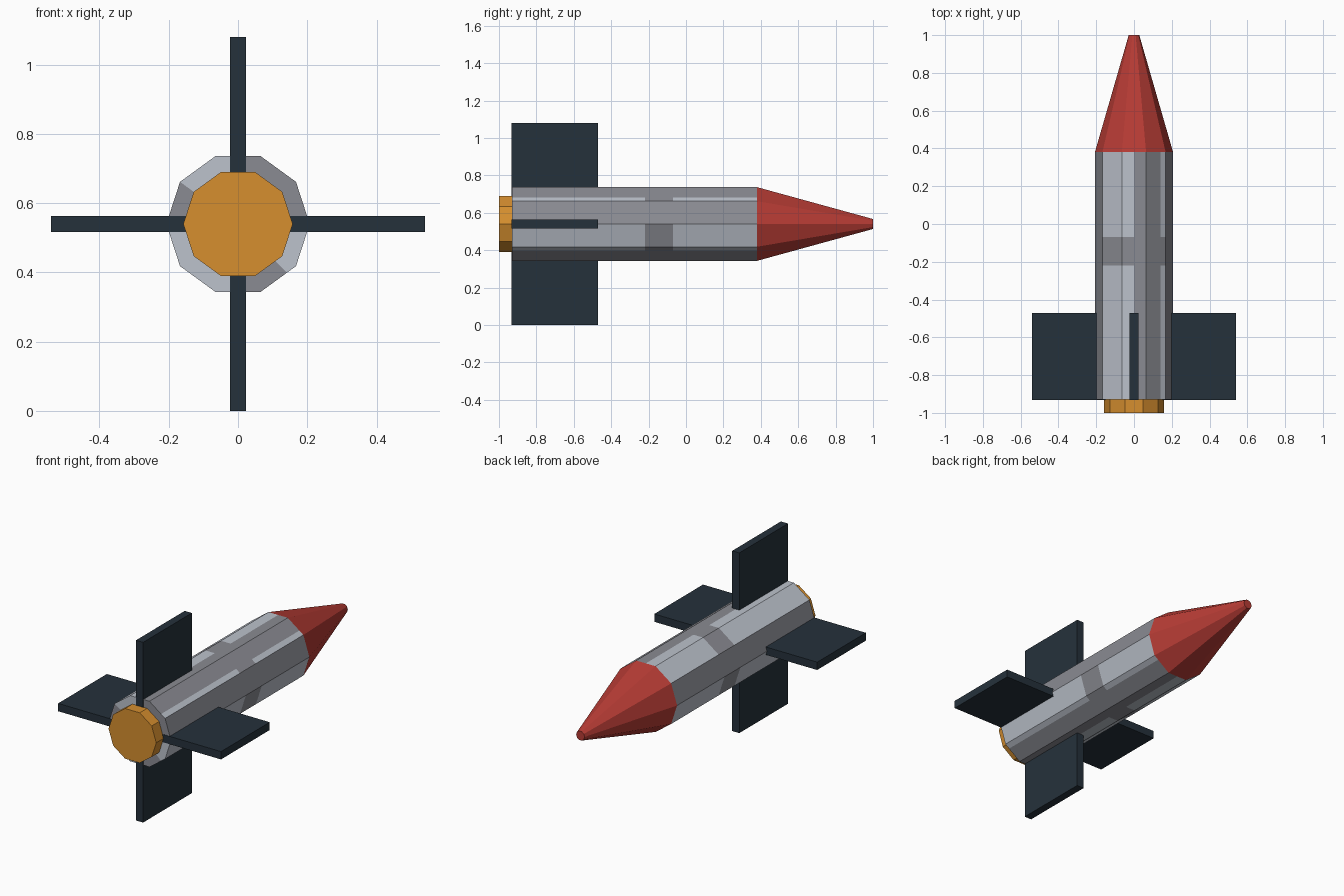
import bpy, bmesh, math
from mathutils import Matrix, Vector

if "Cube" in bpy.data.objects:
    bpy.data.objects.remove(bpy.data.objects["Cube"], do_unlink=True)

CENTRE = 0.54          # height of the long axis
SIDES = 10
RADIUS = 0.207


def material(name, rgb):
    lin = [((c / 255 + 0.055) / 1.055) ** 2.4 for c in rgb]
    mat = bpy.data.materials.new(name)
    mat.use_nodes = True
    mat.diffuse_color = (*lin, 1)
    mat.node_tree.nodes["Principled BSDF"].inputs["Base Color"].default_value = (*lin, 1)
    return mat


dark_grey = material("dark grey metal", (138, 139, 146))
light_grey = material("light grey metal", (188, 194, 204))
red = material("red paint", (184, 60, 53))
orange = material("orange nozzle", (214, 143, 47))
navy = material("dark navy", (37, 49, 59))


def finish(name, bm, *mats):
    bmesh.ops.recalc_face_normals(bm, faces=bm.faces)
    mesh = bpy.data.meshes.new(name)
    bm.to_mesh(mesh)
    bm.free()
    for m in mats:
        mesh.materials.append(m)
    obj = bpy.data.objects.new(name, mesh)
    bpy.context.collection.objects.link(obj)
    return obj


def rim_point(deg, radius, y):
    """Point on the ten-sided outline at an angle around the axis."""
    step = 360 / SIDES
    half = math.radians(step / 2)
    r = radius * math.cos(half) / math.cos(math.radians(deg % step) - half)
    a = math.radians(deg)
    return Vector((r * math.cos(a), y, CENTRE + r * math.sin(a)))


def frustum(name, r0, r1, y0, y1, mat):
    bm = bmesh.new()
    bmesh.ops.create_cone(bm, cap_ends=True, segments=SIDES, radius1=r0, radius2=r1, depth=y1 - y0)
    # lay the cone along +y with a corner pointing sideways
    bm.transform(Matrix.Translation((0, (y0 + y1) / 2, CENTRE))
                 @ Matrix.Rotation(math.radians(-90), 4, "X")
                 @ Matrix.Rotation(math.radians(90), 4, "Z"))
    first = min(bm.verts, key=lambda v: abs(v.co.z - CENTRE))
    if abs(first.co.z - CENTRE) > 0.001:
        bmesh.ops.rotate(bm, verts=bm.verts, cent=(0, 0, CENTRE),
                         matrix=Matrix.Rotation(math.radians(180 / SIDES), 3, "Y"))
    return finish(name, bm, mat)


# Body: ten-sided tube cut along the panel borders
PANELS = [(36, 45), (90, 144), (180, 270), (315, 360)]
angles = sorted(set(range(0, 360, 36)) | {45, 90, 270, 315})
stations = [-0.93, -0.22, -0.07, 0.38]
bm = bmesh.new()
rings = [[bm.verts.new(rim_point(a, RADIUS, y)) for a in angles] for y in stations]
tail_centre = bm.verts.new((0, stations[0], CENTRE))
for i, a in enumerate(angles):
    j = (i + 1) % len(angles)
    mid = (a + (angles[j] or 360)) / 2
    light = any(lo < mid < hi for lo, hi in PANELS)
    for k in range(len(stations) - 1):
        face = bm.faces.new((rings[k][i], rings[k][j], rings[k + 1][j], rings[k + 1][i]))
        face.material_index = int(light and k != 1)
    cap = bm.faces.new((tail_centre, rings[0][j], rings[0][i]))
    cap.material_index = int(light and mid > 45)
finish("body", bm, dark_grey, light_grey)

# Nose cone and nozzle
frustum("nose_cone", RADIUS, 0.028, 0.38, 1.0, red)
frustum("nozzle", 0.158, 0.158, -1.0, -0.925, orange)

# Four flat fins around the tail
inner, outer, thick = 0.1, 0.54, 0.047
for name, deg in (("left_fin", 0), ("top_fin", 90), ("right_fin", 180), ("bottom_fin", 270)):
    bm = bmesh.new()
    bmesh.ops.create_cube(bm, size=1)
    bm.transform(Matrix.Translation((0, 0, CENTRE))
                 @ Matrix.Rotation(math.radians(-deg), 4, "Y")
                 @ Matrix.Translation(((inner + outer) / 2, -0.7015, 0))
                 @ Matrix.Diagonal((outer - inner, 0.461, thick, 1)))
    finish(name, bm, navy)
